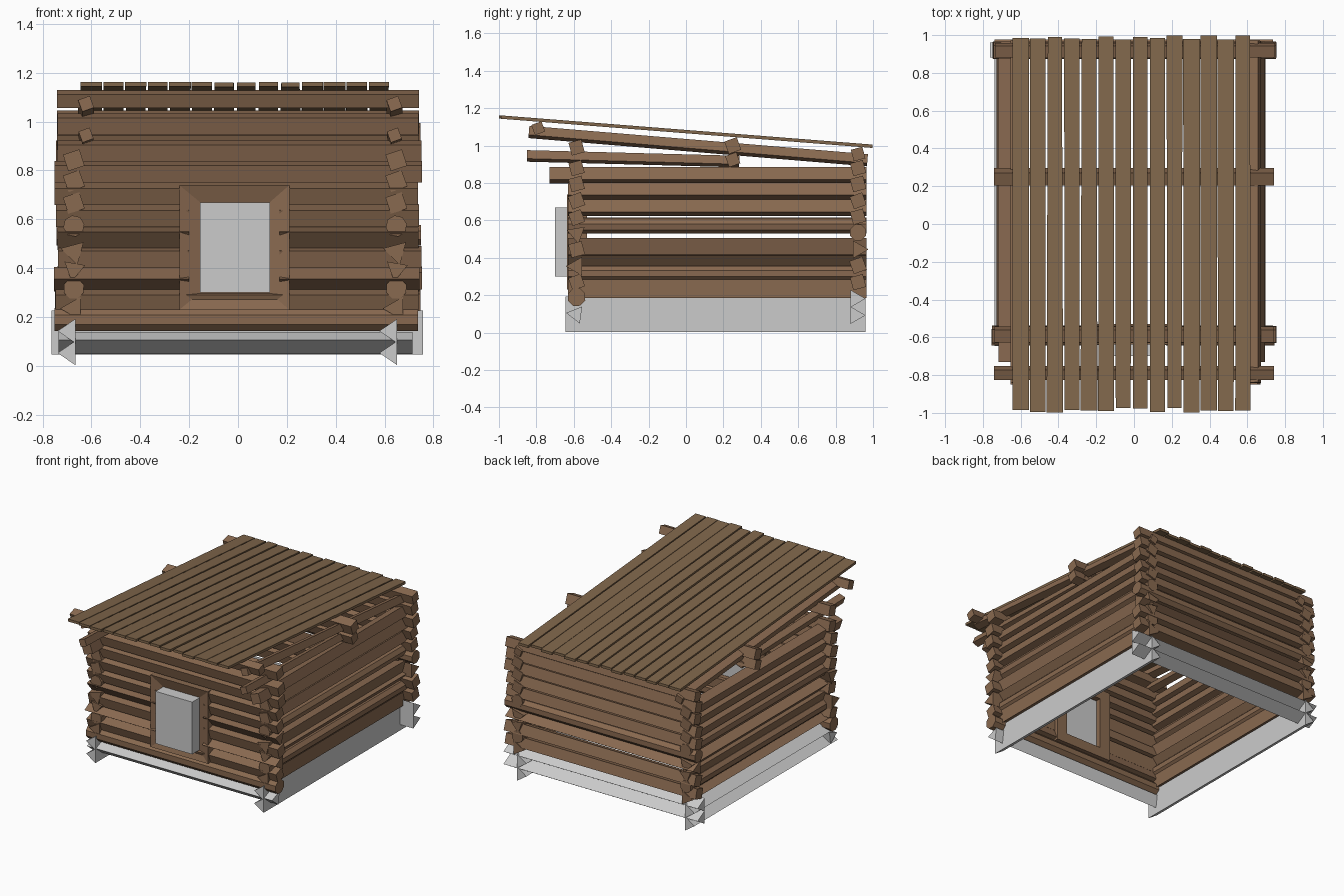
import bpy, bmesh, math, random
from mathutils import Vector

if "Cube" in bpy.data.objects:
    bpy.data.objects.remove(bpy.data.objects["Cube"])

random.seed(4)


def material(name, rgb):
    m = bpy.data.materials.new(name)
    m.diffuse_color = (*rgb, 1)
    m.use_nodes = True
    m.node_tree.nodes["Principled BSDF"].inputs["Base Color"].default_value = m.diffuse_color
    return m


LOG = material("log brown", (0.25, 0.142, 0.08))
PLANK = material("plank brown", (0.215, 0.133, 0.07))
GREY = material("stone grey", (0.6, 0.6, 0.6))


def finish(name, bm, mat):
    bmesh.ops.recalc_face_normals(bm, faces=bm.faces)
    me = bpy.data.meshes.new(name)
    bm.to_mesh(me)
    bm.free()
    me.materials.append(mat)
    ob = bpy.data.objects.new(name, me)
    bpy.context.collection.objects.link(ob)
    return ob


def loft(name, rings, mat, closed=False):
    """Skin equal-length rings of points; cap the ends or join them up."""
    bm = bmesh.new()
    vs = [[bm.verts.new(p) for p in r] for r in rings]
    n = len(vs[0])
    pairs = list(zip(vs, vs[1:])) + ([(vs[-1], vs[0])] if closed else [])
    for a, b in pairs:
        for i in range(n):
            j = (i + 1) % n
            bm.faces.new((a[i], a[j], b[j], b[i]))
    if not closed:
        bm.faces.new(vs[0])
        bm.faces.new(vs[-1])
    return finish(name, bm, mat)


def log(name, p0, p1, n, r, turn=0, mat=LOG, flat=1.0):
    """n-sided log; angle 0 points to +x for y logs and to -y for x logs."""
    p0, p1 = Vector(p0), Vector(p1)
    d = (p1 - p0).normalized()
    side = d.cross(Vector((0, 0, 1))).normalized()
    up = side.cross(d)
    ang = [math.radians(turn) + math.tau * i / n for i in range(n)]
    off = [r * (math.cos(a) * side * flat + math.sin(a) * up) for a in ang]
    return loft(name, [[p + o for o in off] for p in (p0, p1)], mat)


def box(name, lo, hi, mat):
    rings = [[(lo[0], y, lo[2]), (hi[0], y, lo[2]), (hi[0], y, hi[2]), (lo[0], y, hi[2])]
             for y in (lo[1], hi[1])]
    return loft(name, rings, mat)


def jit(s):
    return random.uniform(-s, s)


# Grey foundation logs, triangular
for x, nm in ((-0.69, "left"), (0.627, "right")):
    for z in (0.053, 0.143):
        log(f"foundation_{nm}", (x, -0.645, z), (x, 0.96, z), 3, 0.057, 180, GREY, 0.85)
log("foundation_front", (-0.735, -0.588, 0.098), (0.715, -0.588, 0.098), 3, 0.053, 8, GREY)
for z in (0.093, 0.182):
    log("foundation_back", (-0.763, 0.907, z), (0.758, 0.907, z), 3, 0.053, 180, GREY)

# Front wall: z, sides, radius, turn; the middle logs stop at the doorway
front = [(0.19, 8, 0.05, 22), (0.27, 4, 0.05, 25), (0.355, 3, 0.058, 0),
         (0.445, 4, 0.052, 30), (0.53, 3, 0.056, 20), (0.615, 4, 0.05, 25),
         (0.705, 4, 0.052, 25), (0.795, 4, 0.051, 30), (0.88, 4, 0.05, 30),
         (0.99, 4, 0.05, 30)]
for z, n, r, t in front:
    a, b = -0.745 + jit(0.01), 0.745 + jit(0.01)
    spans = [(a, -0.2), (0.17, b)] if 0.3 < z < 0.67 else [(a, b)]
    for u, v in spans:
        log("front_log", (u, -0.585, z), (v, -0.585, z), n, r, t)

# Back wall
back = [(0.27, 4, 0.05, 30), (0.36, 4, 0.052, 25), (0.445, 3, 0.056, 180),
        (0.535, 8, 0.046, 22), (0.62, 4, 0.05, 30), (0.705, 4, 0.05, 25),
        (0.795, 4, 0.051, 30), (0.88, 4, 0.05, 30), (0.955, 4, 0.045, 30)]
for z, n, r, t in back:
    log("back_log", (-0.745 + jit(0.01), 0.92, z), (0.745 + jit(0.01), 0.92, z), n, r, t)

# Side walls
sides = [(0.235, 3, 0.056, 180), (0.317, 8, 0.044, 22), (0.395, 3, 0.05, 20),
         (0.467, 3, 0.056, 45), (0.573, 8, 0.044, 10), (0.667, 4, 0.05, 63),
         (0.757, 4, 0.05, 65), (0.842, 4, 0.05, 63)]
for x, nm in ((-0.672, "left"), (0.648, "right")):
    for z, n, r, t in sides:
        y0 = -0.73 if z > 0.8 else -0.63
        log(f"{nm}_log", (x, y0, z), (x, 0.965, z), n, r, t)

# Gable rails and sloping rafters under the roof
for x, nm in ((-0.622, "left"), (0.64, "right")):
    log(f"{nm}_rail", (x, -0.85, 0.945), (x, 0.285, 0.915), 4, 0.034, 65)
    log(f"{nm}_rafter", (x, -0.84, 1.073), (x, 0.97, 0.922), 4, 0.036, 65)

# Purlins across the building
for y, z, r in ((-0.79, 1.093, 0.041), (0.25, 1.0, 0.05), (0.25, 0.925, 0.045)):
    log("purlin", (-0.74, y, z), (0.74, y, z), 4, r, 25)

# Roof planks, sloping down to the back
for i in range(14):
    x = -0.6 + i * 0.0905
    w0, w1 = 0.041 + jit(0.004), 0.041 + jit(0.004)
    rings = []
    for y, w in ((-0.985 + jit(0.014), w0), (0.986 + jit(0.013), w1)):
        z = 1.075 - 0.0785 * y
        rings.append([(x - w, y, z - 0.009), (x + w, y, z - 0.009),
                      (x + w, y, z + 0.009), (x - w, y, z + 0.009)])
    loft("roof_plank", rings, PLANK)


# Doorway frame: one ring with a sloping front, open in the middle
def rect(y, x0, x1, z0, z1):
    return [(x0, y, z0), (x1, y, z0), (x1, y, z1), (x0, y, z1)]


outer, inner = (-0.24, 0.21, 0.23, 0.74), (-0.155, 0.13, 0.3, 0.67)
loft("door_frame", [rect(-0.637, *outer), rect(-0.615, *inner),
                    rect(-0.53, *inner), rect(-0.53, *outer)], LOG, closed=True)

# Door slab standing proud of the frame
box("door", (-0.156, -0.7, 0.3), (0.131, -0.57, 0.67), GREY)
